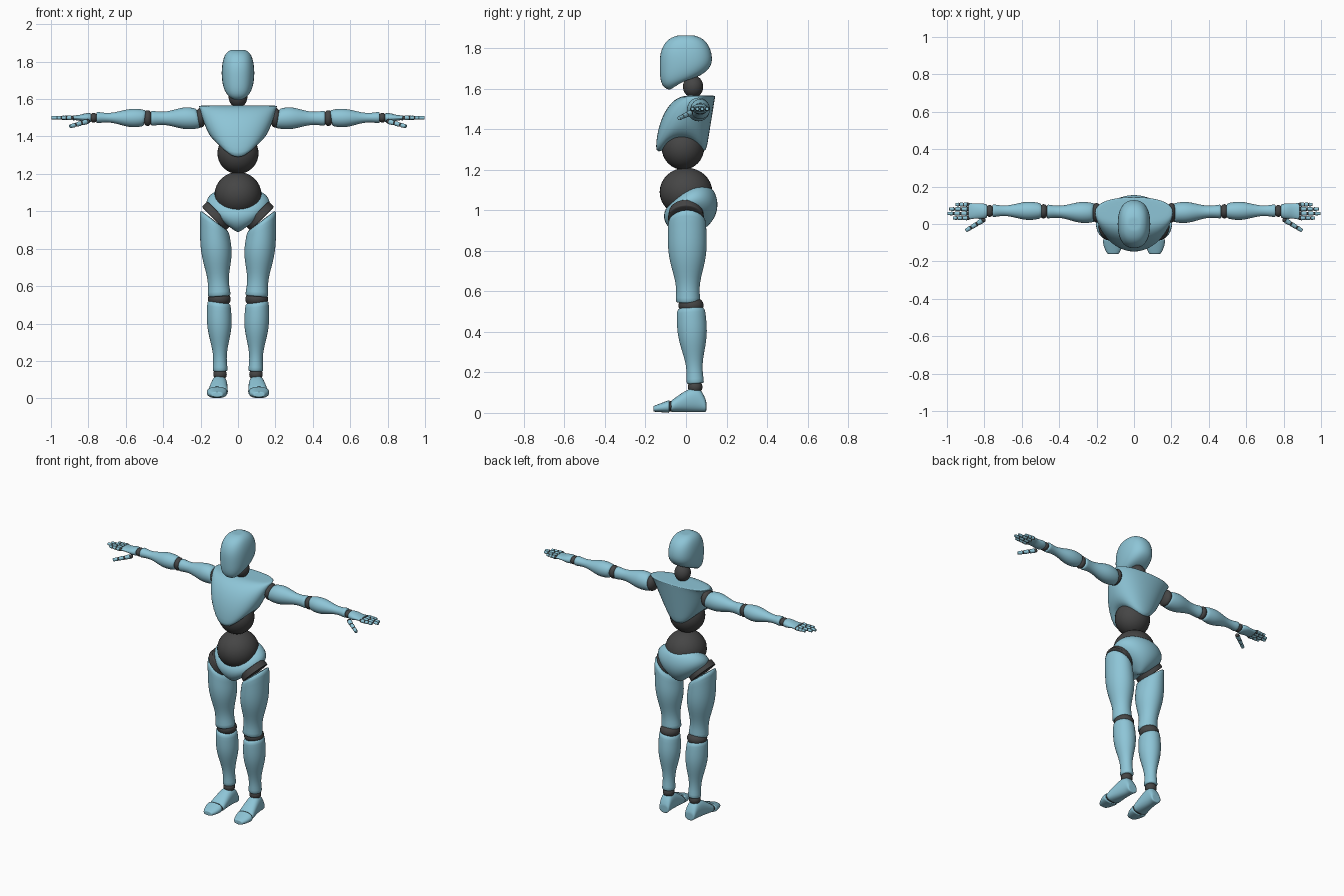
import bpy, bmesh, math
from math import sin, cos, pi, radians
from mathutils import Vector, Matrix

cube = bpy.data.objects.get("Cube")
if cube:
    bpy.data.objects.remove(cube)


def material(name, red, green, blue):
    colour = (red, green, blue, 1)
    mat = bpy.data.materials.new(name)
    mat.use_nodes = True
    mat.diffuse_color = colour
    mat.node_tree.nodes["Principled BSDF"].inputs["Base Color"].default_value = colour
    return mat


SHELL = material("pale_blue_shell", .27, .56, .68)
JOINT = material("charcoal_joint", .06, .06, .06)


def mix(start, end, t):
    return start + (end - start) * t


def steps(count):
    return [i / count for i in range(count + 1)]


def finish(name, bm, mat, mirror):
    bmesh.ops.recalc_face_normals(bm, faces=bm.faces)
    mesh = bpy.data.meshes.new(name)
    bm.to_mesh(mesh)
    bm.free()
    mesh.materials.append(mat)
    mesh.shade_smooth()
    part = bpy.data.objects.new(name, mesh)
    bpy.context.collection.objects.link(part)
    if mirror:
        part.modifiers.new("Mirror", "MIRROR").use_mirror_merge = False
    return part


def loft(name, rings, mat=SHELL, mirror=True, boxiness=1, sides=20):
    """Skin rings given as front point, back point, half width vector, lift of the sides."""
    bm = bmesh.new()
    loops = []
    scales = [.8] + [1.01] * len(rings) + [.8]
    for (front, back, wide, lift), scale in zip([rings[0], *rings, rings[-1]], scales):
        front, back, wide = Vector(front), Vector(back), Vector(wide)
        centre, deep = (front + back) / 2, (front - back) / 2
        loop = []
        for i in range(sides):
            c, s = cos(math.tau * i / sides), sin(math.tau * i / sides)
            c = math.copysign(abs(c) ** boxiness, c)
            s = math.copysign(abs(s) ** boxiness, s)
            raised = Vector((0, 0, lift * s * s))
            loop.append(bm.verts.new(centre + (deep * c + wide * s) * scale + raised))
        loops.append(loop)
    for lower, upper in zip(loops, loops[1:]):
        for i in range(sides):
            bm.faces.new((lower[i - 1], lower[i], upper[i], upper[i - 1]))
    bm.faces.new(loops[0])
    bm.faces.new(loops[-1])
    part = finish(name, bm, mat, mirror)
    smooth = part.modifiers.new("Smooth", "SUBSURF")
    smooth.levels = smooth.render_levels = 1


def limb(name, start, end, wide, deep, bulge=0, skew=1, tilt=0, mat=SHELL, count=8):
    """Muscle shape: swells after the start, narrows before the end; the start can be cut aslant."""
    start, end = Vector(start), Vector(end)
    axis = (end - start).normalized()
    across = axis.cross(Vector((0, 1, 0))).normalized()
    depth_dir = across.cross(axis)
    rings = []
    for t in steps(count):
        centre = start.lerp(end, t)
        swell = bulge * sin(2 * pi * t ** skew)
        depth = depth_dir * (mix(*deep, t) + swell)
        width = across * (mix(*wide, t) + swell) - axis * tilt * (1 - t) ** 3
        rings.append((centre - depth, centre + depth, width, 0))
    loft(name, rings, mat)


def ball(name, centre, radii, mirror=True):
    bm = bmesh.new()
    place = Matrix.Translation(centre) @ Matrix.Diagonal((*radii, 1))
    bmesh.ops.create_uvsphere(bm, u_segments=32, v_segments=16, radius=1, matrix=place)
    finish(name, bm, JOINT, mirror)


# Head: boxy egg whose lower half slides forward and tips down to the chin
rings = []
for t in steps(10):
    angle = radians(mix(-80, 80, t))
    jaw = max(0, -sin(angle))
    z = 1.74 + .125 * sin(angle)
    middle = -.045 * jaw ** 2
    reach = .13 * cos(angle) ** .7
    rings.append(((0, middle - reach, z - .025 * jaw), (0, middle + reach, z + .025 * jaw),
                  (.088 * cos(angle) ** .5, 0, 0), 0))
loft("head", rings, mirror=False, boxiness=.85)
ball("neck", (0, .035, 1.61), (.05, .05, .055), False)

# Chest: the front curves back to the shoulders and the bottom edge arches at the sides
rings = []
for t in steps(8):
    angle = t * pi / 2
    rise = sin(angle)
    z = 1.285 + .28 * rise
    rings.append(((0, -.15 * cos(angle), z), (0, .1 + .045 * rise, z),
                  (.11 + .1 * rise ** .7, 0, 0), .08 * (1 - rise) ** 2))
loft("chest", rings, mirror=False, boxiness=.9)
ball("waist_ball", (0, -.015, 1.31), (.11, .105, .11), False)
ball("hip_ball", (0, 0, 1.09), (.125, .13, .12), False)

# Pelvis: bowl with a low front rim and raised sides
rings = []
for t in steps(8):
    angle = radians(mix(25, 125, t))
    swell = sin(angle)
    rise = (1 - cos(angle)) / 1.57
    rings.append(((0, -.11 * swell, .88 + .14 * rise), (0, .157 * swell, .88 + .23 * rise),
                  (.172 * swell ** 2, 0, 0), .05 * swell))
loft("pelvis", rings, mirror=False)

# Legs
limb("hip_joint", (.1, 0, .99), (.13, 0, .96), (.09, .09), (.085, .09), mat=JOINT)
limb("thigh", (.127, .005, .95), (.1, .01, .545), (.075, .065), (.095, .063),
     bulge=.012, skew=1.4, tilt=.065)
ball("knee_joint", (.1, .025, .53), (.061, .062, .045))
limb("shin", (.102, .024, .515), (.095, .046, .145), (.062, .042), (.07, .045),
     bulge=.011, skew=1.2, tilt=.01)
ball("ankle_joint", (.096, .045, .128), (.036, .036, .034))

# Feet: arched instep, then a flat cap over the toes
foot, toes = [], []
for t in steps(8):
    x, y, top = mix(.094, .108, t), mix(.1, -.074, t), .06 + .065 * sin(pi * t ** .6)
    foot.append(((x, y, .004), (x, y, top), (mix(.036, .054, t), 0, 0), 0))
    x, y, top = .112, mix(-.082, -.16, t), mix(.064, .034, t)
    toes.append(((x, y, .006 * t), (x, y, top), (.055 - .025 * t ** 2, 0, 0), 0))
loft("foot", foot, boxiness=.85)
loft("toe_cap", toes, boxiness=.85)
ball("toe_joint", (.109, -.077, .032), (.05, .014, .026))

# Arms
ball("shoulder_joint", (.2, .06, 1.5), (.03, .052, .053))
limb("upper_arm", (.21, .06, 1.497), (.465, .067, 1.497), (.052, .042), (.05, .039),
     bulge=.01, tilt=-.012)
ball("elbow_joint", (.483, .068, 1.498), (.026, .038, .042))
limb("forearm", (.498, .07, 1.498), (.757, .071, 1.501), (.043, .032), (.041, .036),
     bulge=.01, tilt=.006)
ball("wrist_joint", (.772, .07, 1.5), (.022, .032, .026))
limb("palm", (.785, .069, 1.5), (.885, .069, 1.5), (.024, .014), (.035, .047), bulge=.003)


def digit(name, start, end, radius):
    """Three tapered segments, each hinged on a dark ball."""
    start, end = Vector(start), Vector(end)
    for i, segment in enumerate(("base", "middle", "tip")):
        near, far = start.lerp(end, i / 3), start.lerp(end, (i + 1) / 3)
        size = radius * (1 - i / 10)
        ball(f"{name}_{segment}_joint", near, [size * .85] * 3)
        limb(f"{name}_{segment}", near.lerp(far, .15), near.lerp(far, .95),
             (size, size * .85), (size, size * .85), count=4)


# Hands
for i, (name, tip) in enumerate((("index", .97), ("middle", 1), ("ring", .99), ("little", .955))):
    y = .032 + .024 * i
    digit(name + "_finger", (.888, y, 1.5), (tip, y, 1.5), .0125)
digit("thumb", (.805, .022, 1.48), (.9, -.036, 1.453), .0145)
